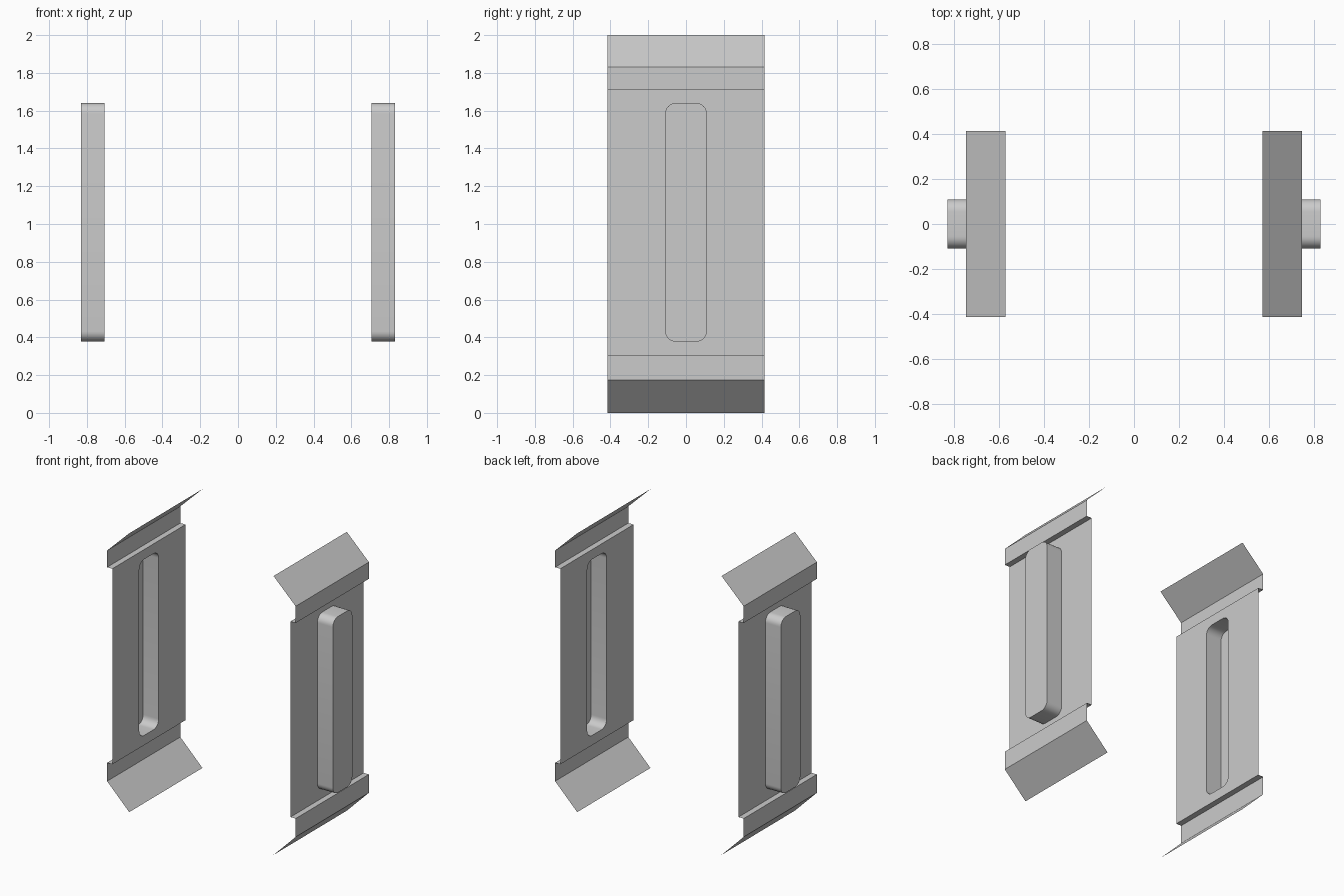
import bpy, bmesh
from math import radians, cos, sin

if "Cube" in bpy.data.objects:
    bpy.data.objects.remove(bpy.data.objects["Cube"])

W = 0.415                      # half width in y
X_PANEL, X_LIP, X_RIB = 0.707, 0.748, 0.83
Z_LOW, Z_HIGH = 0.307, 1.71    # panel extents
LOWER = [(0.573, 0), (X_LIP, 0.175), (X_LIP, Z_LOW), (X_PANEL, Z_LOW)]
UPPER = [(X_PANEL, Z_HIGH), (X_LIP, Z_HIGH), (X_LIP, 1.83), (0.573, 2.0)]


def rounded_rect(hy, z0, z1, r, steps=8):
    """Outline points as (corner index, y, z), counter-clockwise."""
    centres = [(hy - r, z1 - r), (r - hy, z1 - r), (r - hy, z0 + r), (hy - r, z0 + r)]
    return [(c, cy + r * cos(radians(90 * (c + i / steps))),
             cz + r * sin(radians(90 * (c + i / steps))))
            for c, (cy, cz) in enumerate(centres) for i in range(steps + 1)]


def side_plate(name, side):
    bm = bmesh.new()

    # bent lips and flanges, swept across the width
    for profile in (LOWER, UPPER):
        rows = [[bm.verts.new((side * x, y, z)) for y in (-W, W)] for x, z in profile]
        for a, b in zip(rows, rows[1:]):
            bm.faces.new((a[0], a[1], b[1], b[0]))

    # flat panel around the slot, slot walls and outer cap
    outline = rounded_rect(0.11, 0.377, 1.64, 0.055)
    corners = [bm.verts.new((side * X_PANEL, y, z))
               for y, z in ((W, Z_HIGH), (-W, Z_HIGH), (-W, Z_LOW), (W, Z_LOW))]
    inner = [bm.verts.new((side * X_PANEL, y, z)) for _, y, z in outline]
    outer = [bm.verts.new((side * X_RIB, y, z)) for _, y, z in outline]
    n = len(outline)
    for i in range(n):
        j = (i + 1) % n
        ci, cj = outline[i][0], outline[j][0]
        border = [corners[ci]] if ci == cj else [corners[ci], corners[cj]]
        bm.faces.new(border + [inner[j], inner[i]])
        bm.faces.new((inner[i], inner[j], outer[j], outer[i]))
    cap = bm.faces.new(outer)

    # weld the parts and point all normals to the outside
    bmesh.ops.remove_doubles(bm, verts=bm.verts, dist=1e-4)
    bmesh.ops.recalc_face_normals(bm, faces=bm.faces)
    cap.normal_update()
    if cap.normal.x * side < 0:
        bmesh.ops.reverse_faces(bm, faces=bm.faces)

    mesh = bpy.data.meshes.new(name)
    bm.to_mesh(mesh)
    bm.free()
    obj = bpy.data.objects.new(name, mesh)
    bpy.context.collection.objects.link(obj)
    bpy.ops.object.select_all(action='DESELECT')
    obj.select_set(True)
    bpy.context.view_layer.objects.active = obj
    bpy.ops.object.shade_smooth_by_angle(angle=radians(30))


side_plate("right_side_plate", 1)
side_plate("left_side_plate", -1)
